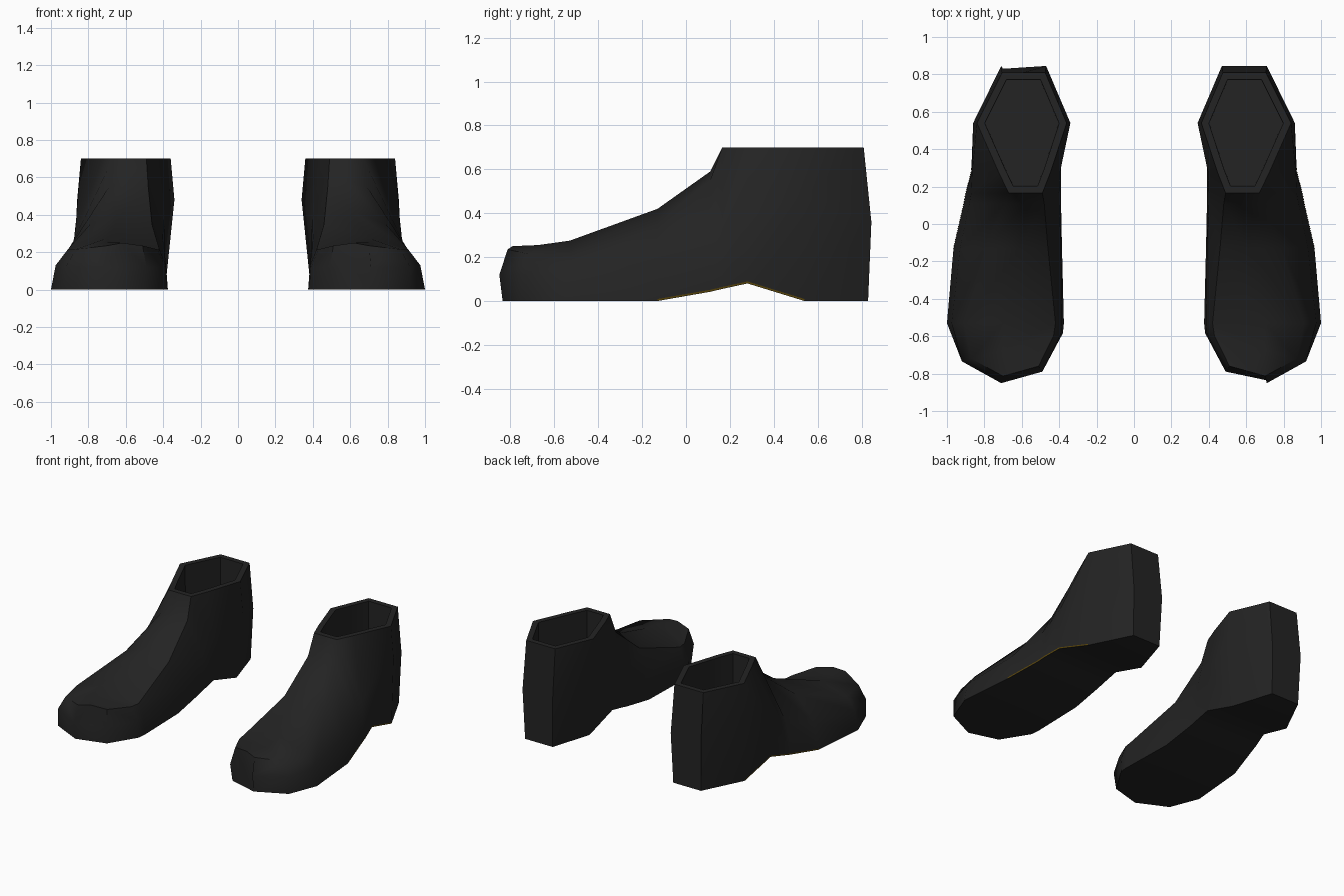
import bpy, bmesh

if "Cube" in bpy.data.objects:
    bpy.data.objects.remove(bpy.data.objects["Cube"])

def material(name, rgb):
    m = bpy.data.materials.new(name)
    m.diffuse_color = (*rgb, 1)
    m.use_nodes = True
    m.node_tree.nodes["Principled BSDF"].inputs["Base Color"].default_value = m.diffuse_color
    return m

black = material("black_leather", (0.017, 0.017, 0.017))
gold = material("dark_gold", (0.11, 0.065, 0.003))

# Cross-sections from toe to heel:
# y, skew, sole z, sole x in/out, middle x in/out, middle z,
# shoulder x in/out, shoulder z, ridge x, ridge z
SECTIONS = [
    (-.82, -.28, 0, .50, .71, .49, .71, .12, .51, .70, .235, .62, .25),
    (-.645, -.28, 0, .38, .92, .39, .92, .12, .43, .87, .215, .70, .255),
    (-.53, 0, 0, .375, 1.0, .385, .975, .13, .42, .91, .215, .70, .275),
    (-.13, 0, 0, .385, .965, .39, .93, .18, .46, .79, .35, .61, .42),
    (.11, 0, .042, .39, .91, .40, .88, .26, .48, .69, .55, .58, .59),
    (.165, 0, .055, .39, .90, .40, .87, .30, .49, .67, .70, .58, .70),
    (.28, 0, .08, .39, .87, .395, .865, .38, .445, .725, .70, .585, .70),
    (.54, 0, 0, .39, .845, .34, .86, .48, .36, .84, .70, .60, .70),
    (.845, 0, 0, .48, .70, .47, .71, .36, .475, .705, .70, .59, .70),
]

def finish(name, bm, mat):
    mesh = bpy.data.meshes.new(name)
    bm.to_mesh(mesh)
    bm.free()
    mesh.materials.append(mat)
    ob = bpy.data.objects.new(name, mesh)
    bpy.context.collection.objects.link(ob)
    return ob

def make_shoe(side, label):
    bm = bmesh.new()
    rings = []
    for i, (y, skew, zb, bi, bo, mi, mo, zm, ti, to, zt, xc, zc) in enumerate(SECTIONS):
        pts = [(bi, zb, .015), (bo, zb, .015), (mo, zm, 0), (to, zt, .035),
               (xc, zc, .035), (ti, zt, .035), (mi, zm, 0)]
        # The two end sections lean inwards at the sole and the top
        lean = {0: 1, len(SECTIONS) - 1: -1}.get(i, 0)
        rings.append([bm.verts.new((side * x, y + skew * (x - .6) + lean * d, z))
                      for x, z, d in pts])
    # Shell of the shoe
    for a, b in zip(rings, rings[1:]):
        for k in range(7):
            j = (k + 1) % 7
            bm.faces.new((a[k], a[j], b[j], b[k]))
    bm.faces.new(rings[0])
    bm.faces.new(rings[-1])
    bmesh.ops.recalc_face_normals(bm, faces=bm.faces[:])
    # Ankle opening: a flat rim and a deep well
    top = [f for f in bm.faces if all(v.co.z > .69 for v in f.verts)]
    bmesh.ops.inset_region(bm, faces=top, thickness=.038, use_even_offset=True)
    bmesh.ops.inset_region(bm, faces=top, thickness=.002, use_even_offset=True)
    for v in {v for f in top for v in f.verts}:
        v.co.z = .13
    ob = finish(label + "_shoe", bm, black)
    bpy.ops.object.select_all(action='DESELECT')
    ob.select_set(True)
    bpy.context.view_layer.objects.active = ob
    bpy.ops.object.shade_smooth_by_angle(angle=.85)

    # Thin gold welt along the outer edge of the arch
    bm = bmesh.new()
    pairs = [[bm.verts.new((side * (s[4] + dx), s[0], s[2] + dz))
              for dx, dz in ((.001, .001), (.002, .009))] for s in SECTIONS[3:8]]
    for a, b in zip(pairs, pairs[1:]):
        quad = (a[0], b[0], b[1], a[1])
        bm.faces.new(quad if side > 0 else quad[::-1])
    finish(label + "_arch_welt", bm, gold)

make_shoe(1, "right")
make_shoe(-1, "left")
